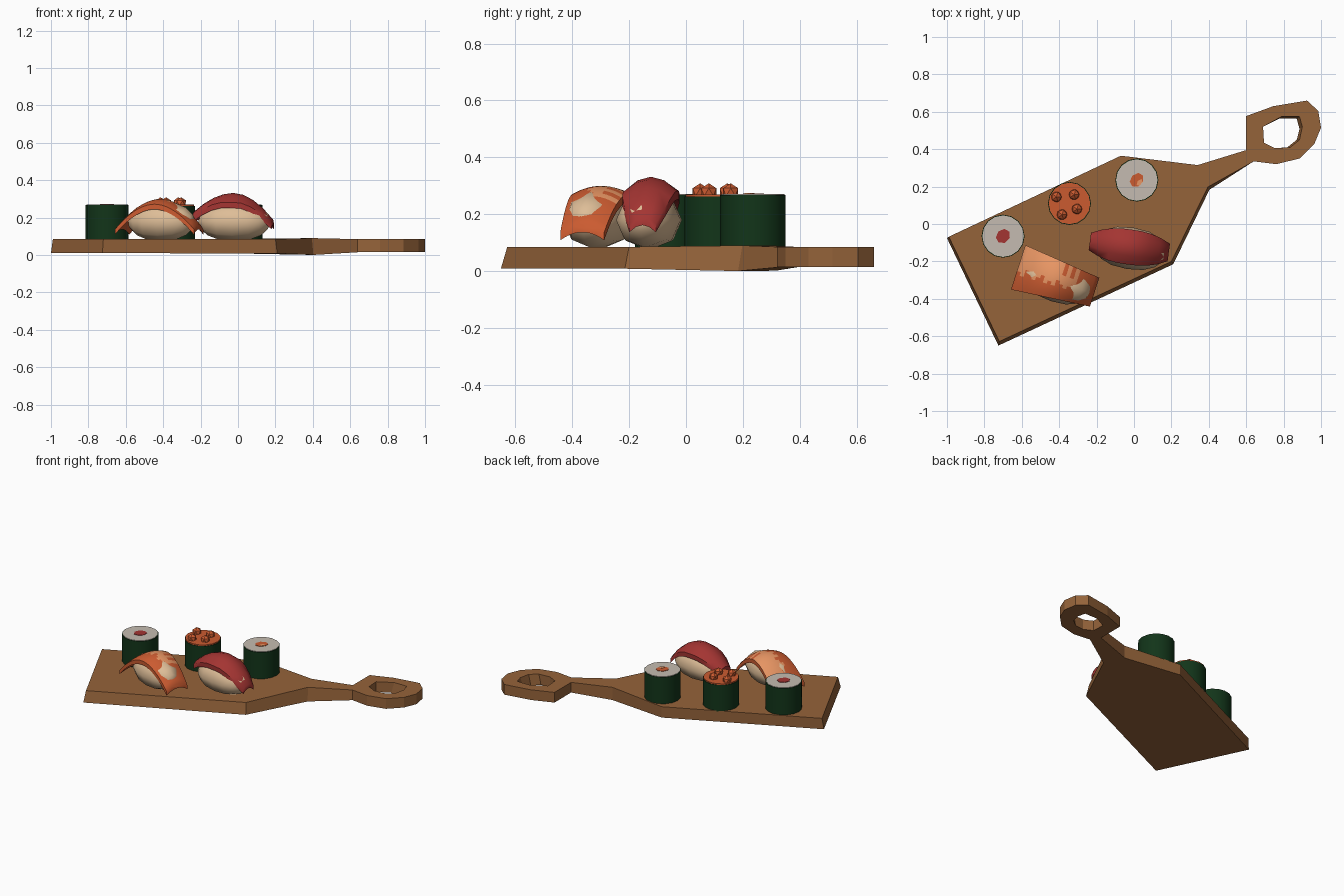
import bpy, bmesh, math
from mathutils import Matrix, Vector

if "Cube" in bpy.data.objects:
    bpy.data.objects.remove(bpy.data.objects["Cube"])


def mat(name, r, g, b):
    m = bpy.data.materials.new(name)
    m.diffuse_color = (r, g, b, 1)
    m.use_nodes = True
    m.node_tree.nodes["Principled BSDF"].inputs["Base Color"].default_value = m.diffuse_color
    return m


WOOD = mat("wood", 0.30, 0.125, 0.042)
RICE = mat("warm rice", 0.73, 0.51, 0.31)
WHITE = mat("white rice", 0.56, 0.50, 0.44)
NORI = mat("seaweed green", 0.006, 0.035, 0.010)
TUNA = mat("tuna red", 0.37, 0.035, 0.032)
ORANGE = mat("orange", 0.60, 0.105, 0.030)
PEACH = mat("peach", 0.80, 0.30, 0.125)


def finish(name, bm, mats, smooth=None):
    bmesh.ops.recalc_face_normals(bm, faces=bm.faces)
    me = bpy.data.meshes.new(name)
    bm.to_mesh(me)
    bm.free()
    ob = bpy.data.objects.new(name, me)
    bpy.context.collection.objects.link(ob)
    for m in mats:
        me.materials.append(m)
    if smooth:
        bpy.ops.object.select_all(action='DESELECT')
        ob.select_set(True)
        bpy.context.view_layer.objects.active = ob
        bpy.ops.object.shade_smooth_by_angle(angle=math.radians(smooth))
    return ob


# paddle board: outer outline and handle hole
outer = [(-.99, -.068), (-.07, .365), (.34, .315), (.60, .395), (.60, .577), (.745, .63),
         (.925, .66), (.985, .605), (1, .515), (.965, .43), (.885, .35), (.76, .32),
         (.64, .335), (.395, .198), (.2, -.2), (-.72, -.628)]
hole = [(.69, .52), (.79, .575), (.885, .575), (.90, .52), (.885, .45), (.835, .41),
        (.755, .405), (.695, .435)]
flare = {0: (-.01, -.007), 15: (-.005, -.022), 14: (.01, -.015), 13: (.008, -.015)}
bm = bmesh.new()
sheets = []
for top in (True, False):
    loops, edges = [], []
    for pts in (outer, hole):
        vs = []
        for i, (x, y) in enumerate(pts):
            neck = max(0, 1 - abs(x - .38) / .2)
            z = .085 + .006 * neck if top else (.015 if x > .55 else .01 * (1 - neck))
            if not top and pts is outer and i in flare:
                x, y = x + flare[i][0], y + flare[i][1]
            if not top and pts is hole and x > .78:
                x, y = x - .015, y - .012 * (y > .5)
            vs.append(bm.verts.new((x, y, z)))
        edges += [bm.edges.new((vs[i - 1], vs[i])) for i in range(len(vs))]
        loops.append(vs)
    bmesh.ops.triangle_fill(bm, use_beauty=True, use_dissolve=False, edges=edges)
    sheets.append(loops)
for a, b in zip(*sheets):
    for i in range(len(a)):
        bm.faces.new((a[i - 1], a[i], b[i], b[i - 1]))
finish("serving_board", bm, [WOOD])


def cylinder(name, x, y, r, z0, z1, n, m, sy=1.0, rot=0.0):
    bm = bmesh.new()
    M = Matrix.Translation((x, y, (z0 + z1) / 2)) @ Matrix.Rotation(rot, 4, 'Z') @ Matrix.Diagonal((1, sy, 1, 1))
    bmesh.ops.create_cone(bm, cap_ends=True, segments=n, radius1=r, radius2=r, depth=z1 - z0, matrix=M)
    return finish(name, bm, [m], 40)


# seaweed rolls with rice tops and fillings
cylinder("tuna_roll_seaweed", -.70, -.065, .115, .08, .268, 16, NORI)
cylinder("tuna_roll_rice", -.70, -.065, .111, .26, .271, 16, WHITE)
cylinder("tuna_roll_filling", -.70, -.065, .042, .265, .274, 7, TUNA, .85, .8)
cylinder("salmon_roll_seaweed", .015, .235, .115, .08, .268, 16, NORI)
cylinder("salmon_roll_rice", .015, .235, .111, .26, .271, 16, WHITE)
cylinder("salmon_roll_filling", .015, .235, .042, .265, .274, 7, ORANGE, .8, .8)
cylinder("salmon_roll_filling_light", .03, .222, .022, .266, .2755, 5, PEACH, .6, .9)
cylinder("roe_roll_seaweed", -.345, .11, .115, .08, .262, 16, NORI)
cylinder("roe_roll_topping", -.345, .11, .111, .255, .270, 16, ORANGE)
for i, (x, y) in enumerate([(-.415, .145), (-.32, .157), (-.305, .08), (-.385, .05)]):
    bm = bmesh.new()
    bmesh.ops.create_icosphere(bm, subdivisions=1, radius=.031, matrix=Matrix.Translation((x, y, .278)))
    finish(f"roe_{i + 1}", bm, [ORANGE])


# rice pads: eight sided blobs lying along x
def rice(name, x, y, rot, hx, hy):
    bm = bmesh.new()
    bmesh.ops.create_uvsphere(bm, u_segments=8, v_segments=8, radius=1)
    for v in bm.verts:  # blunt the ends and lay the pole along x
        a, b, c = v.co
        v.co = (math.copysign(abs(c) ** .85, c) * hx, a * hy, b * .105)
    bm.transform(Matrix.Translation((x, y, .180)) @ Matrix.Rotation(rot, 4, 'Z'))
    finish(name, bm, [RICE], 60)


rice("tuna_rice", -.02, -.13, math.radians(-9), .195, .112)
rice("shrimp_rice", -.41, -.31, math.radians(-18), .185, .108)


# arched fish slices: closed loft of an upper and a lower sheet
def fish(name, x, y, rot, half, width, height, thick, nu, nv, mats, rule, smooth):
    bm = bmesh.new()
    rows = []
    for i in range(nu + 1):
        u = 2 * i / nu - 1
        vs = []
        for lower in (0, 1):
            for j in range(nv + 1):
                v = 2 * j / nv - 1
                if lower:
                    v = -v
                vs.append(bm.verts.new((u * half, v * width(u), height(u, v) - lower * thick)))
        rows.append(vs)
    n = 2 * (nv + 1)
    for i in range(nu):
        for j in range(n):
            k = (j + 1) % n
            f = bm.faces.new((rows[i][j], rows[i + 1][j], rows[i + 1][k], rows[i][k]))
            f.material_index = rule(i, j) if j < nv else 0
    bm.faces.new(rows[0])
    bm.faces.new(rows[-1])
    bm.transform(Matrix.Translation((x, y, 0)) @ Matrix.Rotation(rot, 4, 'Z'))
    return finish(name, bm, mats, smooth)


fish("tuna_slice", -.025, -.123, math.radians(-8), .213,
     lambda u: .094 * (1 - .5 * abs(u) ** 2.5),
     lambda u, v: .332 - (.14 if u > 0 else .10) * abs(u) ** 1.9 - .05 * v * v * (1 - .5 * abs(u)),
     .03, 8, 4, [TUNA], lambda i, j: 0, 50)


# light markings with a jagged front border, orange tail end
def marking(i, j):
    border = 4 + (1, 0, 2, 1, 0, 1, 2, 0)[i % 8]
    if i >= 15:
        return 0
    if i in (11, 13) and j > 7:
        return 0
    return 1 if j >= border else 0


fish("shrimp_slice", -.415, -.298, math.radians(-18), .215,
     lambda u: .103 - .022 * u,
     lambda u, v: .300 - .135 * abs(u) ** 1.9 - .028 * v * v,
     .028, 20, 12, [ORANGE, PEACH], marking, 50)
